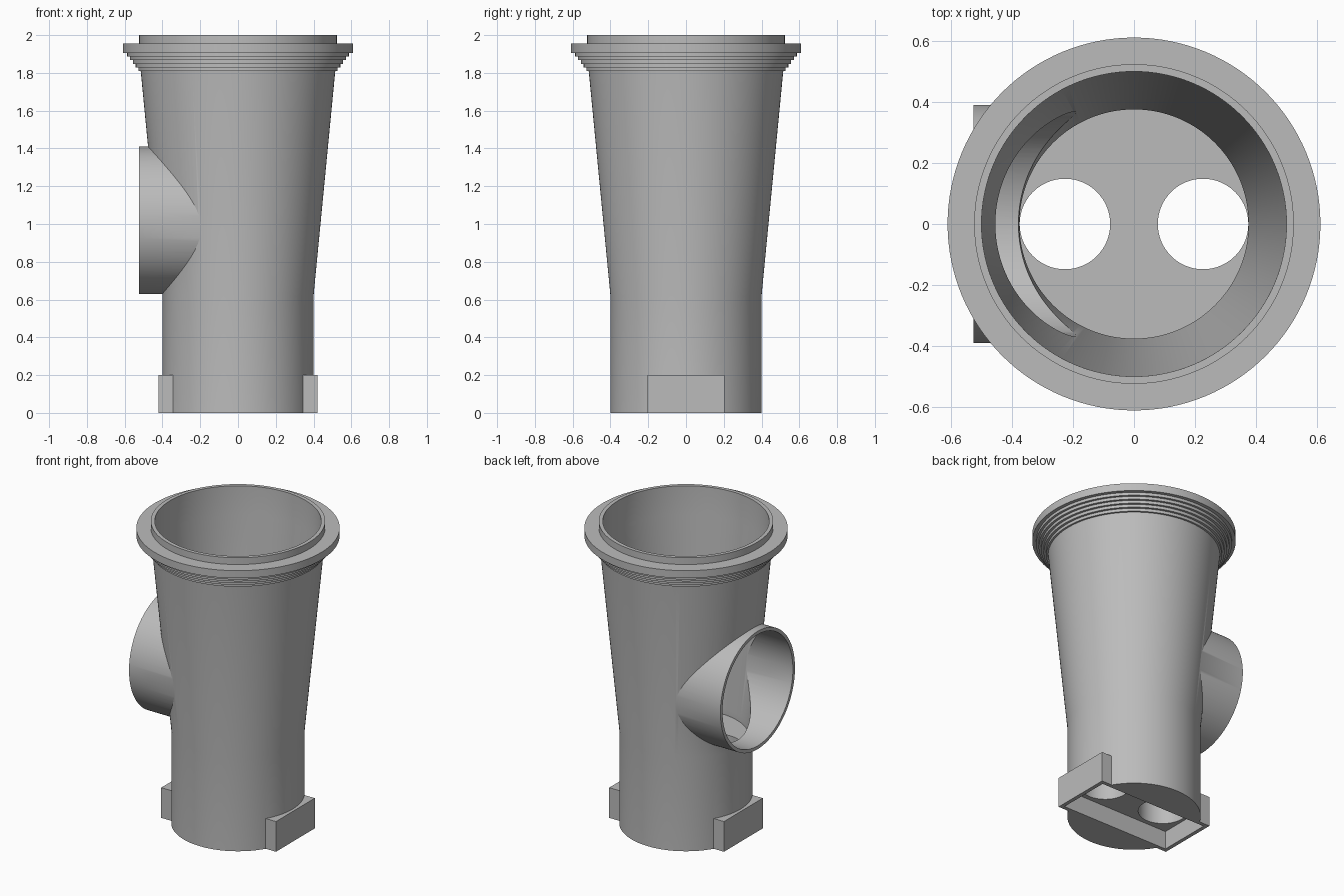
import bpy
import bmesh
import math
from mathutils import Matrix

SEGMENTS = 128

if "Cube" in bpy.data.objects:
    bpy.data.objects.remove(bpy.data.objects["Cube"], do_unlink=True)

grey = bpy.data.materials.new("plain_grey")
grey.use_nodes = True
colour = (0.5, 0.5, 0.5, 1)
grey.diffuse_color = colour
grey.node_tree.nodes["Principled BSDF"].inputs["Base Color"].default_value = colour


def add_object(name, bm):
    bmesh.ops.recalc_face_normals(bm, faces=bm.faces[:])
    mesh = bpy.data.meshes.new(name)
    bm.to_mesh(mesh)
    bm.free()
    mesh.materials.append(grey)
    obj = bpy.data.objects.new(name, mesh)
    bpy.context.collection.objects.link(obj)
    return obj


def revolve(name, profile):
    """Closed solid of revolution about z from (radius, height) pairs."""
    bm = bmesh.new()
    rings = []
    for r, z in profile:
        angles = [2 * math.pi * i / SEGMENTS for i in range(SEGMENTS)]
        rings.append([bm.verts.new((r * math.cos(a), r * math.sin(a), z)) for a in angles])
    for low, high in zip(rings, rings[1:]):
        for i in range(SEGMENTS):
            j = (i + 1) % SEGMENTS
            bm.faces.new((low[i], low[j], high[j], high[i]))
    bm.faces.new(rings[0][::-1])
    bm.faces.new(rings[-1])
    return add_object(name, bm)


def side_cylinder(name, radius, x_start, x_end, z):
    obj = revolve(name, [(radius, x_start), (radius, x_end)])
    obj.data.transform(Matrix.Translation((0, 0, z)) @ Matrix.Rotation(math.pi / 2, 4, "Y"))
    return obj


def box(name, half_x, half_y, z_low, z_high):
    bm = bmesh.new()
    bmesh.ops.create_cube(bm, size=1)
    bmesh.ops.scale(bm, vec=(2 * half_x, 2 * half_y, z_high - z_low), verts=bm.verts)
    bmesh.ops.translate(bm, vec=(0, 0, (z_low + z_high) / 2), verts=bm.verts)
    return add_object(name, bm)


def combine(target, tool, operation):
    """Apply one boolean and remove its helper object."""
    mod = target.modifiers.new(operation.lower(), "BOOLEAN")
    mod.operation = operation
    mod.solver = "EXACT"
    mod.object = tool
    bpy.context.view_layer.update()
    evaluated = target.evaluated_get(bpy.context.evaluated_depsgraph_get())
    mesh = bpy.data.meshes.new_from_object(evaluated)
    target.modifiers.clear()
    target.data = mesh
    bpy.data.objects.remove(tool, do_unlink=True)


# Outer body: straight foot, flared funnel, stepped flange and raised rim
profile = [(0.4, 0), (0.4, 0.62), (0.515, 1.81)]
for step in range(5):
    radius = 0.527 + 0.015 * step
    profile += [(radius, 1.81 + 0.019 * step), (radius, 1.829 + 0.019 * step)]
profile += [(0.61, 1.905), (0.61, 1.955), (0.523, 1.955), (0.523, 2)]
body = revolve("funnel_body", profile)

# Side pipe and rectangular base socket
combine(body, side_cylinder("side_pipe", 0.39, -0.525, -0.15, 1.02), "UNION")
combine(body, box("base_socket", 0.42, 0.203, 0, 0.2), "UNION")

# Hollow interior and side bore
cavity = [(0.375, 0.58), (0.375, 0.62), (0.497, 1.81), (0.5, 2.1)]
combine(body, revolve("cavity_cutter", cavity), "DIFFERENCE")
combine(body, side_cylinder("bore_cutter", 0.368, -0.7, -0.1, 1.02), "DIFFERENCE")

# Recess under the socket and the two floor holes
combine(body, box("recess_cutter", 0.395, 0.178, -0.1, 0.12), "DIFFERENCE")
for side in (-1, 1):
    hole = revolve("hole_cutter", [(0.148, 0.05), (0.148, 0.7)])
    hole.data.transform(Matrix.Translation((0.226 * side, 0, 0)))
    combine(body, hole, "DIFFERENCE")

# Smooth the round walls and keep the edges crisp
bpy.ops.object.select_all(action="DESELECT")
body.select_set(True)
bpy.context.view_layer.objects.active = body
bpy.ops.object.shade_smooth_by_angle(angle=math.radians(30))

# Centre the footprint
xs = [v.co.x for v in body.data.vertices]
body.data.transform(Matrix.Translation((-(min(xs) + max(xs)) / 2, 0, 0)))
